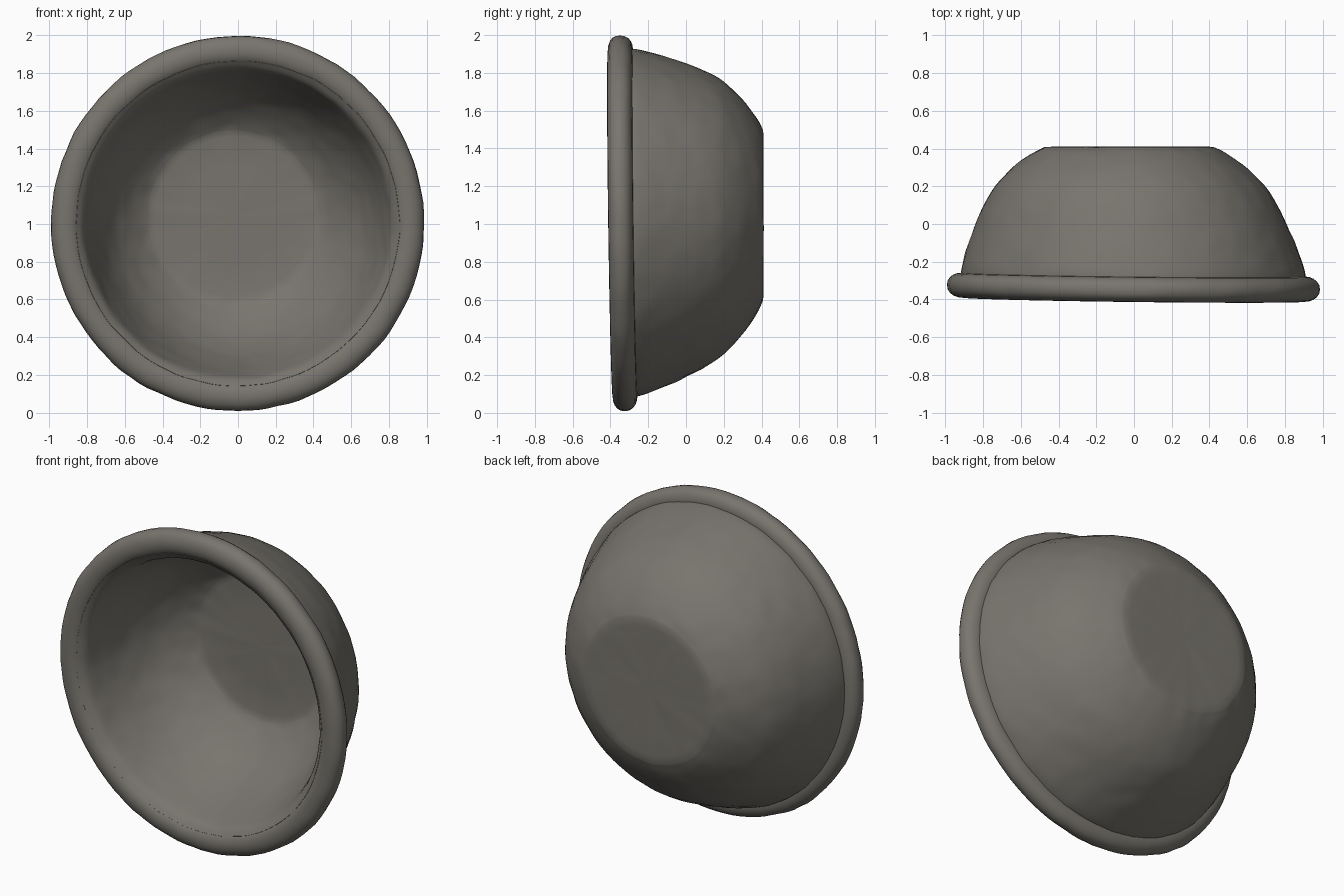
import bpy, math
from mathutils import Vector, noise

if "Cube" in bpy.data.objects:
    bpy.data.objects.remove(bpy.data.objects["Cube"])

SEG = 112
clay = bpy.data.materials.new("dark_warm_grey")
clay.diffuse_color = (0.19, 0.178, 0.157, 1)
clay.use_nodes = True
clay.node_tree.nodes["Principled BSDF"].inputs["Base Color"].default_value = clay.diffuse_color


def smooth_path(pts, steps):
    """Catmull-Rom curve through (radius, y) points."""
    out = []
    for i in range(len(pts) - 1):
        a, b, c, d = (Vector(pts[max(0, min(len(pts) - 1, k))]) for k in range(i - 1, i + 3))
        for s in range(steps):
            t = s / steps
            out.append(0.5 * (2 * b + (c - a) * t + (2 * a - 5 * b + 4 * c - d) * t * t
                              + (3 * b - a - 3 * c + d) * t ** 3))
    out.append(Vector(pts[-1]))
    return out


def hand_shaped(r, y, ang, rough):
    """Place a profile point on the ring, with leaning base, tilted rim and dents."""
    x, z = r * math.cos(ang), r * math.sin(ang)
    front = max(0.0, min(1.0, (0.41 - y) / 0.75))
    p = Vector((0.997 * x - 0.025 * (1 - front) - 0.002, y - front * (0.014 * z + 0.012 * x),
                1.003 + 1.003 * z + 0.043 * (1 - front)))
    if r > 0.02:
        broad = noise.noise(p * 2.5) * 0.003
        fine = noise.noise(p * 11.0 + Vector((5, 2, 8))) * rough
        out = Vector((math.cos(ang), 0, math.sin(ang)))
        p += out * (broad + fine) * min(1, r / 0.5)
        if r < 0.5:
            p.y += fine * 0.5
    return p


def revolve(name, path, rough, closed=False):
    """Turn a profile around the y axis."""
    verts, faces = [], []
    for r, y in path:
        for s in range(SEG):
            verts.append(hand_shaped(r, y, 2 * math.pi * s / SEG, rough))
    n = len(path)
    for i in range(n if closed else n - 1):
        j = (i + 1) % n
        for s in range(SEG):
            t = (s + 1) % SEG
            faces.append((i * SEG + s, i * SEG + t, j * SEG + t, j * SEG + s))
    if not closed:  # cap both ends of the open profile
        faces.append(tuple(reversed(range(SEG))))
        faces.append(tuple((n - 1) * SEG + s for s in range(SEG)))
    me = bpy.data.meshes.new(name)
    me.from_pydata(verts, [], faces)
    me.materials.append(clay)
    ob = bpy.data.objects.new(name, me)
    bpy.context.collection.objects.link(ob)
    bpy.context.view_layer.objects.active = ob
    ob.select_set(True)
    bpy.ops.object.mode_set(mode='EDIT')
    bpy.ops.mesh.select_all(action='SELECT')
    bpy.ops.mesh.normals_make_consistent(inside=False)
    bpy.ops.object.mode_set(mode='OBJECT')
    bpy.ops.object.shade_smooth_by_angle(angle=math.radians(35))
    ob.select_set(False)
    return ob


# bowl: flat base, curved outer wall, inner wall and floor
base = [Vector((r, 0.41)) for r in (0.01, 0.15, 0.3, 0.4)]
outer = smooth_path([(0.45, 0.408), (0.52, 0.372), (0.625, 0.295), (0.718, 0.2), (0.78, 0.1),
                     (0.826, 0.0), (0.874, -0.12), (0.915, -0.25), (0.915, -0.33)], 4)
inner = smooth_path([(0.86, -0.385), (0.82, -0.345), (0.79, -0.25), (0.75, -0.12), (0.702, 0.0),
                     (0.645, 0.1), (0.57, 0.19), (0.495, 0.255), (0.455, 0.28)], 4)
floor = [Vector((r, 0.287)) for r in (0.42, 0.25, 0.12, 0.01)]
revolve("bowl", base + outer + inner + floor, 0.005)

# rolled rim, a flattened rounded band
rim = []
for k in range(20):
    a = 2 * math.pi * k / 20
    c, s = math.cos(a), math.sin(a)
    rim.append(Vector((0.914 + 0.078 * c, -0.335 + 0.066 * math.copysign(abs(s) ** 0.9, s))))
revolve("rim", rim, 0.005, closed=True)
